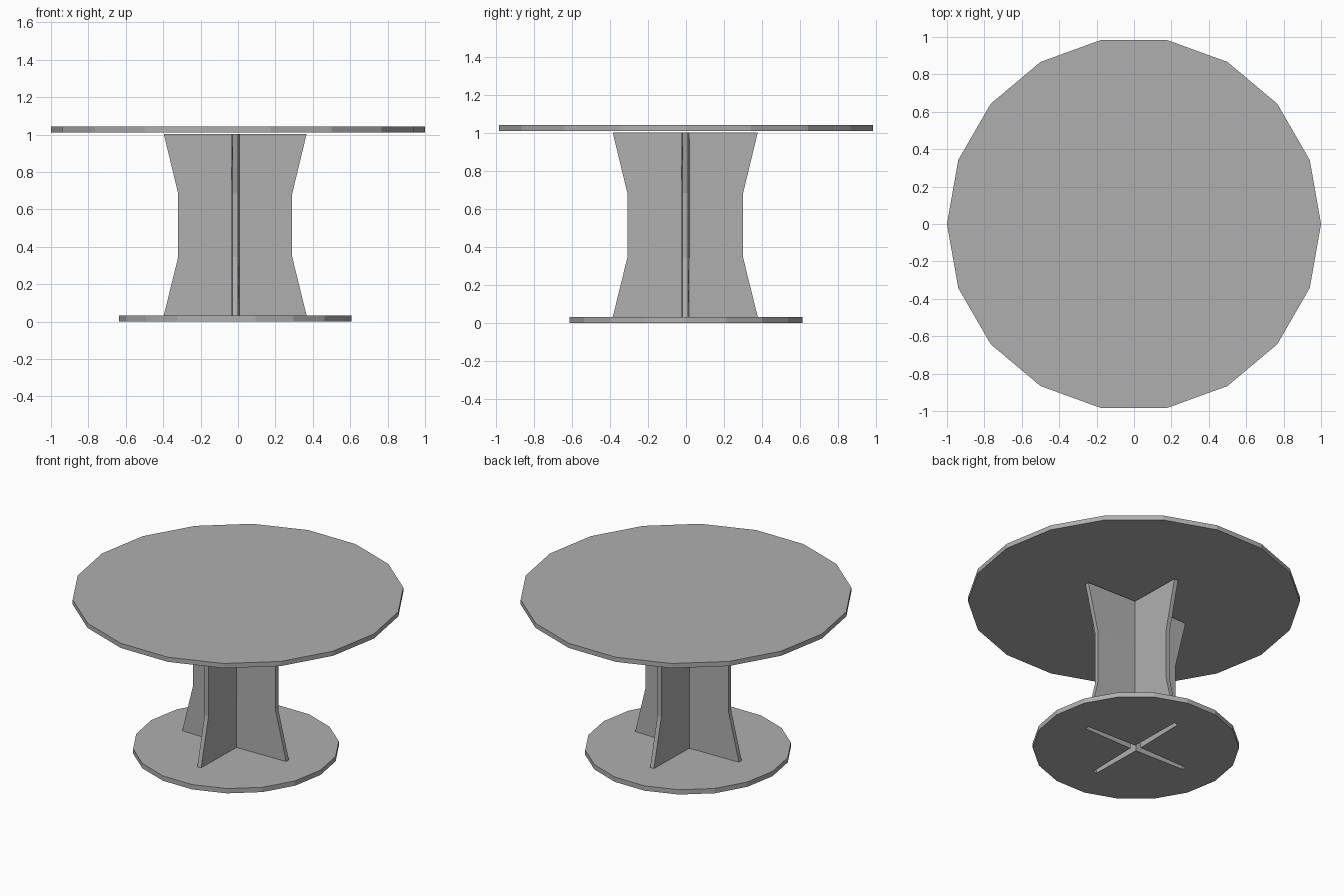
import bpy, bmesh
from math import cos, sin, pi

if "Cube" in bpy.data.objects:
    bpy.data.objects.remove(bpy.data.objects["Cube"])

CX, CY = -0.015, -0.004   # pedestal axis
SIDES = 18
END_T, INNER_T = 0.014, 0.022   # half thickness of panels at tips and at the centre

grey = bpy.data.materials.new("dark_grey")
grey.diffuse_color = (0.43, 0.43, 0.43, 1)
grey.use_nodes = True
grey.node_tree.nodes["Principled BSDF"].inputs["Base Color"].default_value = grey.diffuse_color


def loft(name, rings, caps=(True, True)):
    """Skin a stack of equal-length point rings, optionally capping the ends."""
    bm = bmesh.new()
    vs = [[bm.verts.new(p) for p in ring] for ring in rings]
    n = len(vs[0])
    for a, b in zip(vs, vs[1:]):
        for i in range(n):
            j = (i + 1) % n
            bm.faces.new((a[i], a[j], b[j], b[i]))
    if caps[0]:
        bm.faces.new(vs[0][::-1])
    if caps[1]:
        bm.faces.new(vs[-1])
    me = bpy.data.meshes.new(name)
    bm.to_mesh(me)
    bm.free()
    me.materials.append(grey)
    ob = bpy.data.objects.new(name, me)
    bpy.context.collection.objects.link(ob)
    return ob


def circle(r, z, cx=0.0, cy=0.0):
    return [(cx + r * cos(2 * pi * i / SIDES), cy + r * sin(2 * pi * i / SIDES), z)
            for i in range(SIDES)]


def cross(r, z):
    """Plus-shaped outline with slightly tapering arms of length r, anticlockwise."""
    pts = []
    for k in range(4):
        c, s = round(cos(k * pi / 2)), round(sin(k * pi / 2))
        for x, y in ((r, -END_T), (r, END_T), (INNER_T, INNER_T)):
            pts.append((CX + x * c - y * s, CY + x * s + y * c, z))
    return pts


# Round table top
loft("table_top", [circle(1.0, 1.012), circle(1.0, 1.043)])

# Round base with a cross-shaped slot under the pedestal
base = loft("base", [circle(0.622, 0.0, CX, 0.0), circle(0.622, 0.032, CX, 0.0)])
cutter = loft("slot_cutter", [cross(0.382, -0.1), cross(0.382, 0.1)])
cutter.hide_render = True
mod = base.modifiers.new("slot", 'BOOLEAN')
mod.operation = 'DIFFERENCE'
mod.solver = 'EXACT'
mod.object = cutter
bpy.context.view_layer.objects.active = base
bpy.ops.object.modifier_apply(modifier=mod.name)
bpy.data.objects.remove(cutter)

# Waisted pedestal of two crossed panels, open into the slot
profile = [(0.382, 0.032), (0.305, 0.345), (0.305, 0.685), (0.382, 1.004)]
loft("pedestal", [cross(r, z) for r, z in profile], caps=(False, True))
